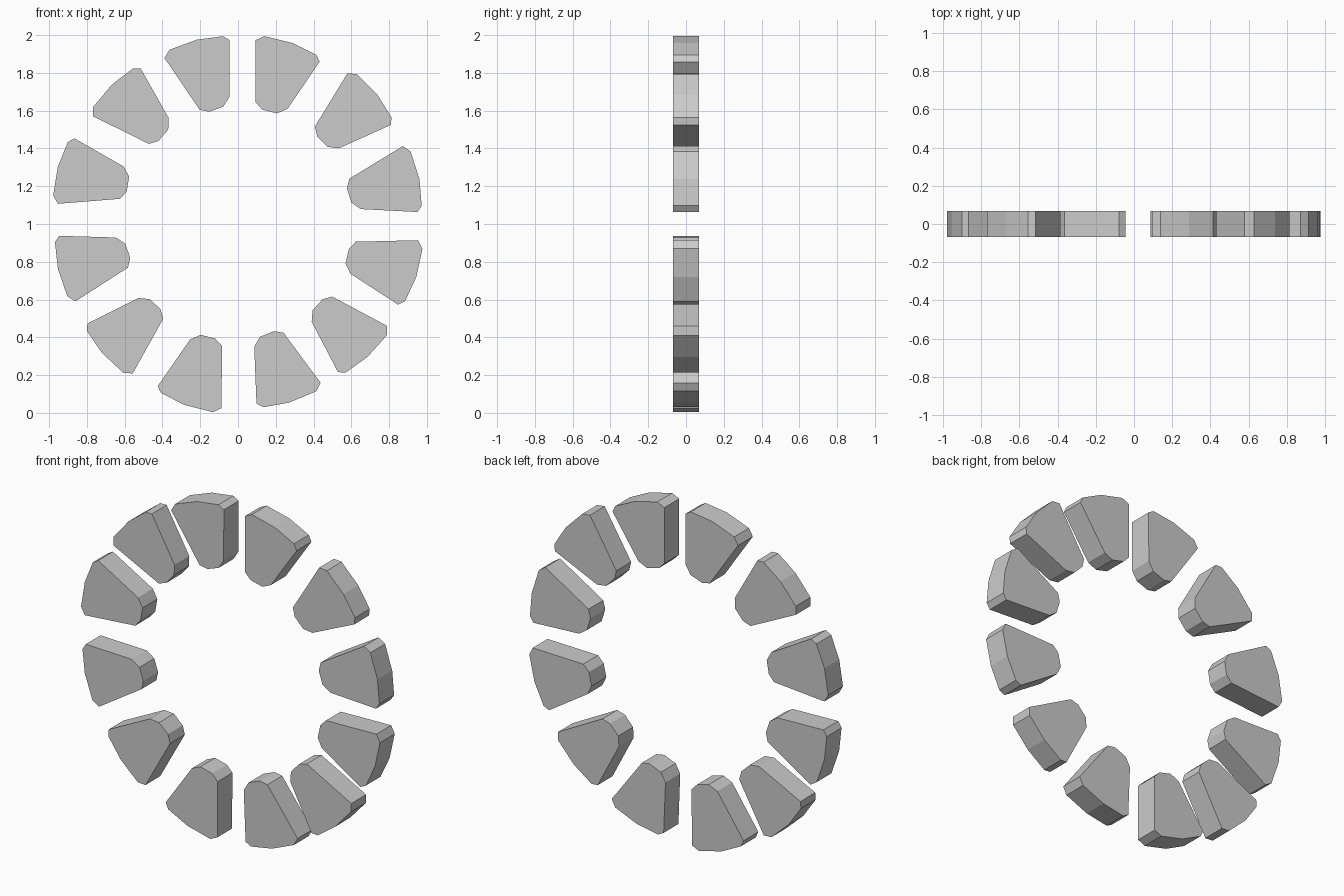
import bpy, bmesh, math

if "Cube" in bpy.data.objects:
    bpy.data.objects.remove(bpy.data.objects["Cube"])

HALF_DEPTH = 0.069

# Wedge stone outline: (outward, sideways) from the stone's middle
PROFILE = [(0.156, 0.180), (0.190, 0.143), (0.199, -0.011), (0.176, -0.150),
           (0.146, -0.177), (-0.141, -0.088), (-0.181, -0.042),
           (-0.185, 0.037), (-0.160, 0.083)]

# Hand-laid ring: middle x, middle z, outward direction in degrees
STONES = [(0.22, 1.771, 73), (0.582, 1.56, 41.5), (0.765, 1.199, 14.3),
          (0.755, 0.783, -15.7), (0.552, 0.444, -45.2), (0.216, 0.246, -70.5),
          (-0.212, 0.228, -107.5), (-0.569, 0.447, -136.2),
          (-0.759, 0.806, -164.4), (-0.762, 1.249, 167.5),
          (-0.53, 1.594, 136.7), (-0.171, 1.782, 107)]


def add_stone(name, x, z, degrees):
    """Extrude the wedge outline through y and turn it to face outward."""
    c, s = math.cos(math.radians(degrees)), math.sin(math.radians(degrees))
    bm = bmesh.new()
    front = [bm.verts.new((x + u * c - v * s, -HALF_DEPTH, z + u * s + v * c))
             for u, v in PROFILE]
    face = bm.faces.new(front)
    out = bmesh.ops.extrude_face_region(bm, geom=[face], use_keep_orig=True)
    back = [g for g in out["geom"] if isinstance(g, bmesh.types.BMVert)]
    bmesh.ops.translate(bm, verts=back, vec=(0, 2 * HALF_DEPTH, 0))
    bmesh.ops.recalc_face_normals(bm, faces=bm.faces)
    mesh = bpy.data.meshes.new(name)
    bm.to_mesh(mesh)
    bm.free()
    bpy.context.collection.objects.link(bpy.data.objects.new(name, mesh))


# Ring of twelve separate stones
for i, (x, z, degrees) in enumerate(STONES):
    add_stone(f"ring_stone_{i + 1:02d}", x, z, degrees)
